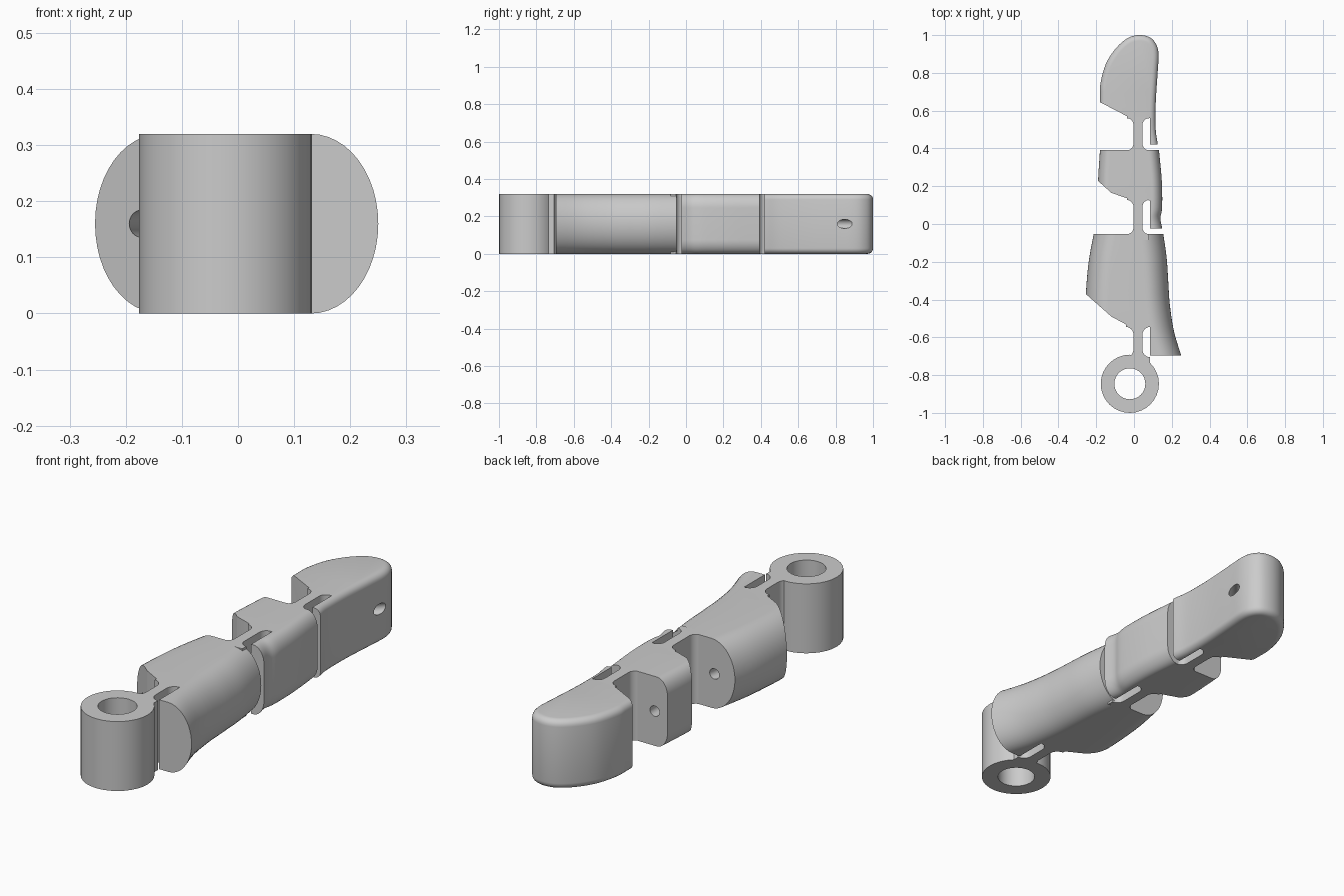
import bpy, bmesh, math
from mathutils import Vector

if "Cube" in bpy.data.objects:
    bpy.data.objects.remove(bpy.data.objects["Cube"])

H = 0.32  # overall thickness

grey = bpy.data.materials.new("plain grey")
grey.use_nodes = True
grey.diffuse_color = (0.6, 0.6, 0.6, 1)
grey.node_tree.nodes["Principled BSDF"].inputs["Base Color"].default_value = (0.6, 0.6, 0.6, 1)


def make_object(name, bm):
    bmesh.ops.recalc_face_normals(bm, faces=bm.faces)
    mesh = bpy.data.meshes.new(name)
    bm.to_mesh(mesh)
    bm.free()
    mesh.materials.append(grey)
    ob = bpy.data.objects.new(name, mesh)
    bpy.context.collection.objects.link(ob)
    return ob


def smooth(points, n=5):
    """Catmull-Rom curve through points of any dimension."""
    pts = [Vector(p) for p in points]
    out = []
    for i in range(len(pts) - 1):
        b, c = pts[i], pts[i + 1]
        a, d = pts[max(i - 1, 0)], pts[min(i + 2, len(pts) - 1)]
        for k in range(n):
            t = k / n
            out.append(b + (c - a) * (t / 2) + (2 * a - 5 * b + 4 * c - d) * (t * t / 2)
                       + (3 * b - a - 3 * c + d) * (t ** 3 / 2))
    return out + [pts[-1]]


def prism(name, outline, z0=0.0, z1=H, round_edges=0.0):
    bm = bmesh.new()
    low = [bm.verts.new((p[0], p[1], z0)) for p in outline]
    high = [bm.verts.new((p[0], p[1], z1)) for p in outline]
    bm.faces.new(low)
    bm.faces.new(high)
    for i in range(len(low)):
        j = (i + 1) % len(low)
        bm.faces.new((low[i], low[j], high[j], high[i]))
    if round_edges:
        bmesh.ops.recalc_face_normals(bm, faces=bm.faces)
        rims = [e for e in bm.edges if abs(e.verts[0].co.z - e.verts[1].co.z) < 1e-5]
        bmesh.ops.bevel(bm, geom=rims, offset=round_edges, segments=5, profile=0.5,
                        affect='EDGES', clamp_overlap=False)
    return make_object(name, bm)


def loft(name, left, right, rx, rz):
    """Body along y with elliptical corners; left and right are (x, y) edges sharing y values."""
    bm = bmesh.new()
    rings = []
    for l, r in zip(smooth(left), smooth(right)):
        ring = []
        for q in range(4):
            for k in range(13):
                a = math.pi / 2 * (q + k / 12)
                cx = r.x - rx if q in (0, 3) else l.x + rx
                cz = H - rz if q < 2 else rz
                ring.append(bm.verts.new((cx + rx * math.cos(a), r.y, cz + rz * math.sin(a))))
        rings.append(ring)
    for a, b in zip(rings, rings[1:]):
        for i in range(len(a)):
            j = (i + 1) % len(a)
            bm.faces.new((a[i], a[j], b[j], b[i]))
    bm.faces.new(rings[0])
    bm.faces.new(rings[-1])
    bmesh.ops.remove_doubles(bm, verts=bm.verts, dist=1e-5)
    return make_object(name, bm)


def cut(ob, cutter):
    mod = ob.modifiers.new("cut", 'BOOLEAN')
    mod.operation = 'DIFFERENCE'
    mod.solver = 'EXACT'
    mod.object = cutter
    bpy.context.view_layer.update()
    graph = bpy.context.evaluated_depsgraph_get()
    mesh = bpy.data.meshes.new_from_object(ob.evaluated_get(graph))
    ob.modifiers.clear()
    ob.data = mesh
    bpy.data.objects.remove(cutter)


def rod(name, start, end, radius):
    start, end = Vector(start), Vector(end)
    axis = end - start
    bm = bmesh.new()
    bmesh.ops.create_cone(bm, cap_ends=True, segments=32, radius1=radius, radius2=radius, depth=axis.length)
    turn = axis.to_track_quat('Z', 'Y').to_matrix().to_4x4()
    bmesh.ops.transform(bm, matrix=turn, verts=bm.verts)
    bmesh.ops.translate(bm, vec=(start + end) / 2, verts=bm.verts)
    return make_object(name, bm)


def cut_joint(ob, bottom, slope):
    """Remove the slot behind the flap and the sloped notch on the other side."""
    outline = [(0.5, bottom - 0.3), (0.5, bottom), (0.085, bottom), (0.085, slope[0][1] - 0.012)]
    outline += slope + [(-0.5, slope[-1][1]), (-0.5, bottom - 0.3)]
    cut(ob, prism("joint_cutter", outline, -0.1, H + 0.1))


def cut_tendon(ob, start, end):
    cut(ob, rod("tendon_cutter", (*start, H / 2), (*end, H / 2), 0.024))


def hinge(name, bottom, top, flare=0.035):
    """Thin flexible strip with filleted ends."""
    x0, x1 = -0.003, 0.045
    arc = [math.pi / 2 * k / 6 for k in range(7)]
    side = [(flare * (1 - math.sin(a)), bottom + flare * (1 - math.cos(a))) for a in arc]
    side += [(d, top + bottom - y) for d, y in reversed(side)]
    side = [(flare, bottom - 0.03)] + side + [(flare, top + 0.012)]
    return prism(name, [(x1 + d, y) for d, y in side] + [(x0 - d, y) for d, y in reversed(side)])


# Mounting ring
ring = rod("mounting_ring", (-0.022, -0.846, 0), (-0.022, -0.846, H), 0.154)
cut(ring, rod("ring_cutter", (-0.022, -0.846, -0.1), (-0.022, -0.846, H + 0.1), 0.082))

# Lower segment, with strongly rounded sides
ys = (-0.75, -0.695, -0.57, -0.43, -0.3, -0.18, -0.052)
lower = loft("lower_segment",
             list(zip((-0.25, -0.25, -0.255, -0.257, -0.25, -0.237, -0.213), ys)),
             list(zip((0.27, 0.25, 0.212, 0.19, 0.181, 0.173, 0.155), ys)), 0.12, H / 2)
cut_joint(lower, -0.695, [(-0.04, -0.533), (-0.12, -0.49), (-0.256, -0.37)])
cut_tendon(lower, (-0.19, -0.55), (-0.10, 0.0))

# Middle segment, with softer corners
ys = (-0.06, -0.025, 0.03, 0.09, 0.23, 0.392)
middle = loft("middle_segment",
              list(zip((-0.19, -0.19, -0.19, -0.19, -0.19, -0.18), ys)),
              list(zip((0.155, 0.15, 0.14, 0.149, 0.147, 0.132), ys)), 0.055, 0.075)
cut_joint(middle, -0.025, [(-0.04, 0.137), (-0.12, 0.165), (-0.19, 0.228)])
cut_tendon(middle, (-0.115, 0.1), (-0.115, 0.45))

# Tip segment, rounded along its rims
tip = prism("tip_segment", smooth([
    (0.132, 0.34), (0.126, 0.42), (0.115, 0.5), (0.115, 0.64), (0.125, 0.8), (0.13, 0.9),
    (0.115, 0.955), (0.08, 0.99), (0.02, 1.0), (-0.04, 0.98), (-0.1, 0.925), (-0.15, 0.845),
    (-0.178, 0.74), (-0.18, 0.65), (-0.18, 0.34)]), round_edges=0.03)
cut_joint(tip, 0.42, [(-0.04, 0.572), (-0.18, 0.645)])
cut_tendon(tip, (-0.115, 0.565), (0.15, 0.875))

# Flexible hinges
hinges = [hinge("base_hinge", -0.705, -0.545, 0.04),
          hinge("middle_hinge", -0.054, 0.127),
          hinge("tip_hinge", 0.39, 0.56)]

# Smooth shading with sharp edges kept
bpy.ops.object.select_all(action='DESELECT')
for ob in [ring, lower, middle, tip] + hinges:
    ob.select_set(True)
    bpy.context.view_layer.objects.active = ob
bpy.ops.object.shade_smooth_by_angle(angle=math.radians(30))
